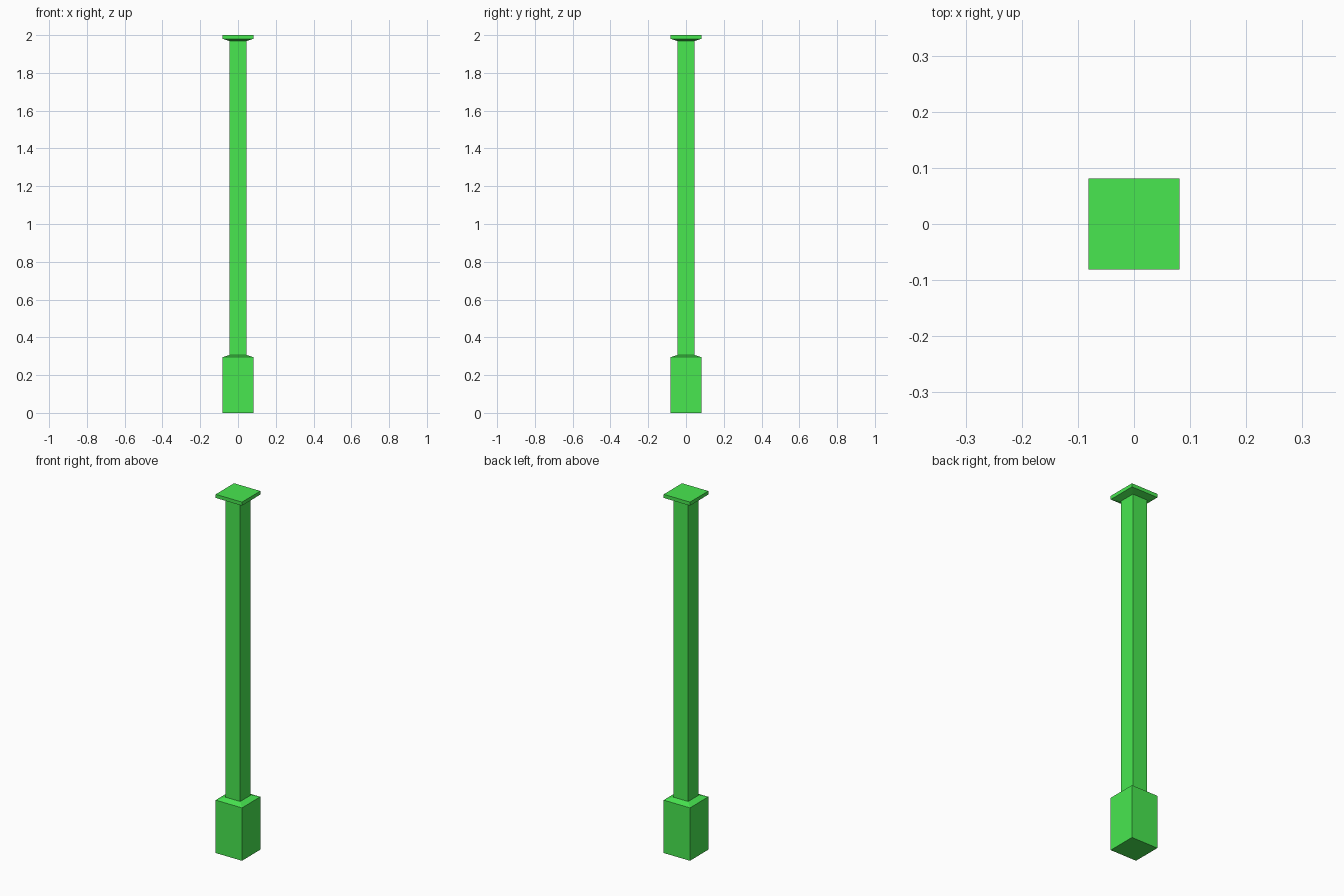
import bpy
import bmesh

old = bpy.data.objects.get("Cube")
if old:
    bpy.data.objects.remove(old, do_unlink=True)

green = bpy.data.materials.new("green_paint")
green.use_nodes = True
colour = (0.065, 0.8, 0.08, 1)
green.diffuse_color = colour
green.node_tree.nodes["Principled BSDF"].inputs["Base Color"].default_value = colour

WIDE, SLIM = 0.081, 0.045   # half widths of the plinth/cap and the shaft
CORNERS = ((-1, -1), (1, -1), (1, 1), (-1, 1))


def square_loft(name, profile, close_bottom=False, close_top=False):
    """Stack square rings given as (half width, height) and skin them."""
    bm = bmesh.new()
    rings = [[bm.verts.new((x * h, y * h, z)) for x, y in CORNERS] for h, z in profile]
    for low, high in zip(rings, rings[1:]):
        for i in range(4):
            j = (i + 1) % 4
            bm.faces.new((low[i], low[j], high[j], high[i]))
    if close_bottom:
        bm.faces.new(rings[0][::-1])
    if close_top:
        bm.faces.new(rings[-1])
    mesh = bpy.data.meshes.new(name)
    bm.to_mesh(mesh)
    bm.free()
    mesh.materials.append(green)
    obj = bpy.data.objects.new(name, mesh)
    bpy.context.collection.objects.link(obj)


# Square plinth with a sloped shoulder
square_loft("plinth", [(WIDE, 0), (WIDE, 0.295), (SLIM, 0.307)], close_bottom=True)

# Slim square shaft, open where it meets the plinth and cap
square_loft("shaft", [(SLIM, 0.307), (SLIM, 1.968)])

# Flat cap with a sloped underside
square_loft("cap", [(SLIM, 1.968), (WIDE, 1.98), (WIDE, 2.0)], close_top=True)
